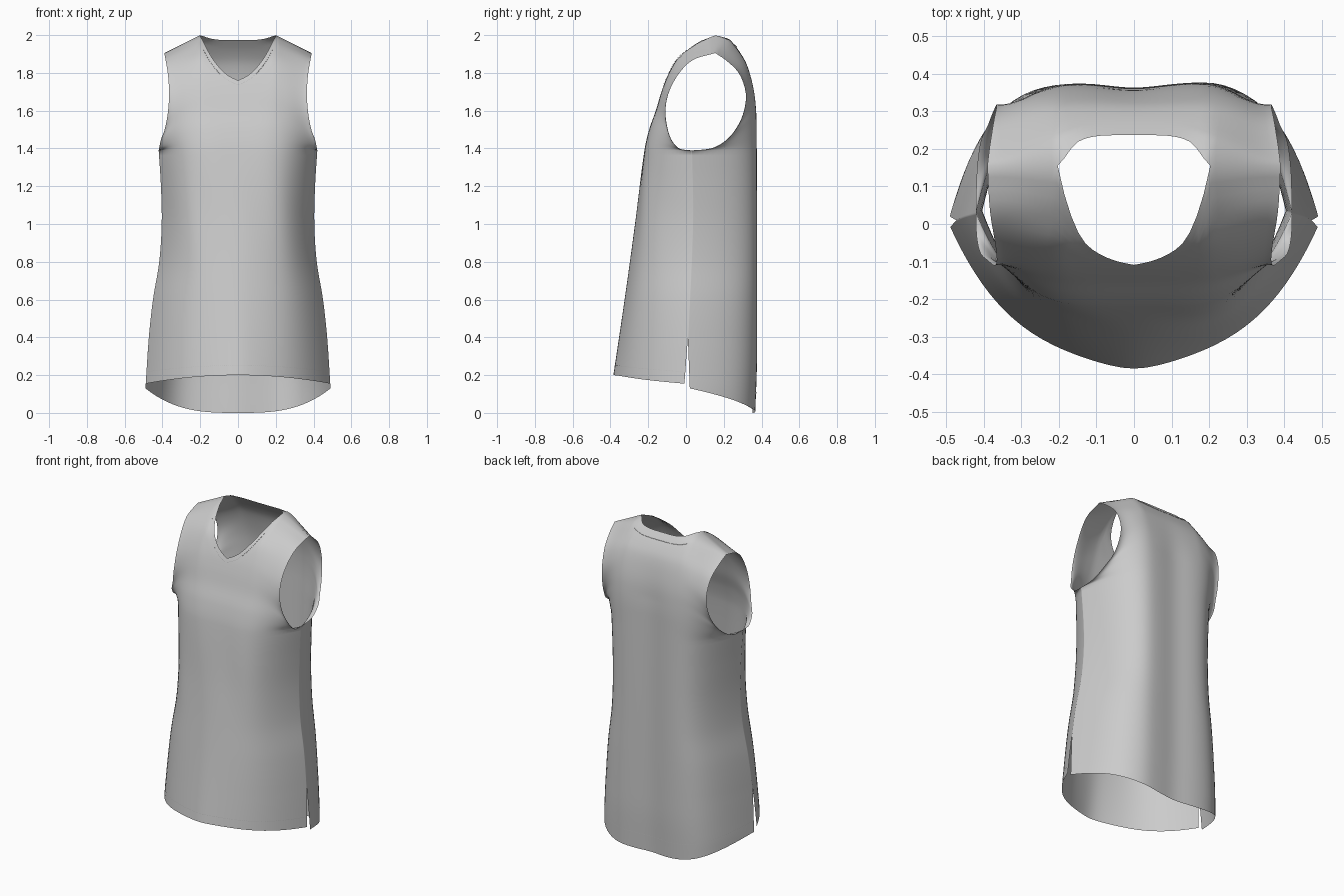
import bpy, bmesh, math
from mathutils import Vector

cube = bpy.data.objects.get("Cube")
if cube:
    bpy.data.objects.remove(cube)

HALF, SLIT_ROWS, BODY_ROWS, CHEST_ROWS = 24, 8, 36, 30
SLIT_TOP, ARMPIT, NECK_SHARE = 0.4, 1.39, 0.45


def curve(table):
    """Smooth function through (input, output) pairs."""
    n = len(table)

    def slope(i):
        a, b = table[max(i - 1, 0)], table[min(i + 1, n - 1)]
        return (b[1] - a[1]) / (b[0] - a[0])

    def value(t):
        t = min(max(t, table[0][0]), table[-1][0])
        i = next(k for k in range(n - 1) if t <= table[k + 1][0])
        (a, p), (b, q) = table[i], table[i + 1]
        h = b - a
        u = (t - a) / h
        return (p + (q - p) * u * u * (3 - 2 * u)
                + h * u * (1 - u) * ((1 - u) * slope(i) - u * slope(i + 1)))
    return value


def along(values):
    n = len(values) - 1
    return curve([(i / n, v) for i, v in enumerate(values)])


# Silhouettes
half_width = curve([(.13, .49), (.4, .472), (.6, .45), (.8, .417), (1, .404), (1.2, .408), (1.39, .42)])
arm_x = curve([(1.39, .42), (1.45, .407), (1.5, .388), (1.6, .37), (1.7, .365), (1.8, .372), (1.905, .39)])
seam_y = curve([(.4, .01), (1, .035), (1.39, .03)])
profile = {
    "front": curve([(.15, -.392), (.6, -.325), (1, -.27), (1.39, -.22), (1.5, -.195), (1.6, -.16),
                    (1.7, -.13), (1.78, -.1), (1.87, -.05), (1.915, 0), (1.965, .07), (2, .155)]),
    "back": curve([(0, .365), (.3, .375), (1.5, .375), (1.65, .367), (1.75, .35), (1.85, .32),
                   (1.91, .285), (1.95, .255), (1.98, .225), (2, .155)]),
}
# Armhole edges from armpit to shoulder tip
arm_y = {"front": along([.03, -.03, -.075, -.1, -.11, -.09, -.035, .04, .155]),
         "back": along([.03, .12, .19, .25, .3, .318, .285, .22, .155])}
arm_z = {"front": along([1.39, 1.395, 1.44, 1.51, 1.6, 1.7, 1.8, 1.87, 1.905]),
         "back": along([1.39, 1.395, 1.425, 1.48, 1.57, 1.68, 1.79, 1.86, 1.905])}
neck_z = {"front": along([1.76, 1.785, 1.83, 1.9, 2]),
          "back": along([1.973, 1.973, 1.975, 1.983, 2])}


def bend(side, X, z):
    """How far the section has turned from the panel centre to the seam."""
    if side == "back":
        return X ** 5
    k = .45 * max(0, 1 - z / ARMPIT)
    soft = (math.sqrt(X * X + .02) - .141) / (math.sqrt(1.02) - .141)
    return k * soft + (1 - k) * X ** 4


def folds(side, x, X, z):
    """Soft drape folds, fading out at the seams."""
    fade = max(0, 1 - X ** 4)
    if side == "back":
        return fade * (-.014 * math.exp(-(x / .1) ** 2) + .006 * math.exp(-((x - .22) / .07) ** 2)) * (z < 1.9 or 0)
    low = math.exp(-((z - 1.05) / .3) ** 2)
    return fade * low * .006 * math.sin(24 * x + 5 * z) * X


def lower(side, s, z):
    X = math.sin(s * math.pi / 2)
    gap = max(0, (SLIT_TOP - z) / SLIT_TOP)
    ys = seam_y(z) + (.015 if side == "back" else -.03) * gap
    yc = profile[side](z)
    x = half_width(z) * X
    return Vector((x, yc + (ys - yc) * bend(side, X, z), z))


def upper(side, s, t):
    X = math.sin(s * math.pi / 2)

    def sheet(s, X):
        if s <= NECK_SHARE:
            u = s / NECK_SHARE
            xt, zt = .2 * u, neck_z[side](u)
        else:
            u = (s - NECK_SHARE) / (1 - NECK_SHARE)
            xt, zt = .2 + .19 * u, 2 - .095 * u
        x = half_width(ARMPIT) * X * (1 - t) + xt * t
        z = ARMPIT + (zt - ARMPIT) * t
        drop = .095 * t * min(max((x - .2) / .19, 0), 1)
        return Vector((x, profile[side](z + drop), z))
    z = arm_z[side](t)
    edge = Vector((arm_x(z), arm_y[side](t), z))
    return sheet(s, X) + (edge - sheet(1, 1)) * bend(side, X, ARMPIT)


def cloth(side, s, row):
    """Point on a panel; s runs from -1 to 1 across, row counts up from the hem."""
    a = abs(s)
    X = math.sin(a * math.pi / 2)
    if row <= SLIT_ROWS:
        hem = .13 * X ** 3 if side == "back" else .2 - .045 * X * X
        p = lower(side, a, hem + (SLIT_TOP - hem) * row / SLIT_ROWS)
    elif row <= SLIT_ROWS + BODY_ROWS:
        p = lower(side, a, SLIT_TOP + (ARMPIT - SLIT_TOP) * (row - SLIT_ROWS) / BODY_ROWS)
    else:
        p = upper(side, a, (row - SLIT_ROWS - BODY_ROWS) / CHEST_ROWS)
    if s < 0:
        p.x = -p.x
    fade = min(1, max(0, (1.9 - p.z) / .3))
    p.y += fade * folds(side, p.x, X, p.z)
    return p


def finish(name, bm):
    mesh = bpy.data.meshes.new(name)
    bm.to_mesh(mesh)
    bm.free()
    mesh.materials.append(fabric)
    obj = bpy.data.objects.new(name, mesh)
    bpy.context.collection.objects.link(obj)
    return obj


fabric = bpy.data.materials.new("light_grey_fabric")
fabric.use_nodes = True
grey = (.6, .6, .6, 1)
fabric.diffuse_color = grey
fabric.node_tree.nodes["Principled BSDF"].inputs["Base Color"].default_value = grey

# Garment body: front and back panels sewn at shoulders and side seams
bm = bmesh.new()
ROWS = SLIT_ROWS + BODY_ROWS + CHEST_ROWS
for side in ("front", "back"):
    grid = [[bm.verts.new(cloth(side, i / HALF, r)) for i in range(-HALF, HALF + 1)]
            for r in range(ROWS + 1)]
    for r in range(ROWS):
        for i in range(2 * HALF):
            quad = [grid[r][i], grid[r][i + 1], grid[r + 1][i + 1], grid[r + 1][i]]
            bm.faces.new(quad if side == "front" else quad[::-1])
bmesh.ops.remove_doubles(bm, verts=bm.verts, dist=.0008)
body = finish("sleeveless_top", bm)
for poly in body.data.polygons:
    poly.use_smooth = True

# Stitching: short dashes just outside the hem and neckline
bm = bmesh.new()
for side, out in (("front", -.002), ("back", .002)):
    for row, reach in ((2, .95), (ROWS - 2, NECK_SHARE * .9)):
        count = int(70 * reach)
        for i in range(-count, count):
            a, b = (cloth(side, reach * (i + k) / count, row) for k in (.2, .7))
            shift, tall = Vector((0, out, 0)), Vector((0, 0, .003))
            bm.faces.new([bm.verts.new(p + shift) for p in (a, b, b + tall, a + tall)])
finish("stitching", bm)
